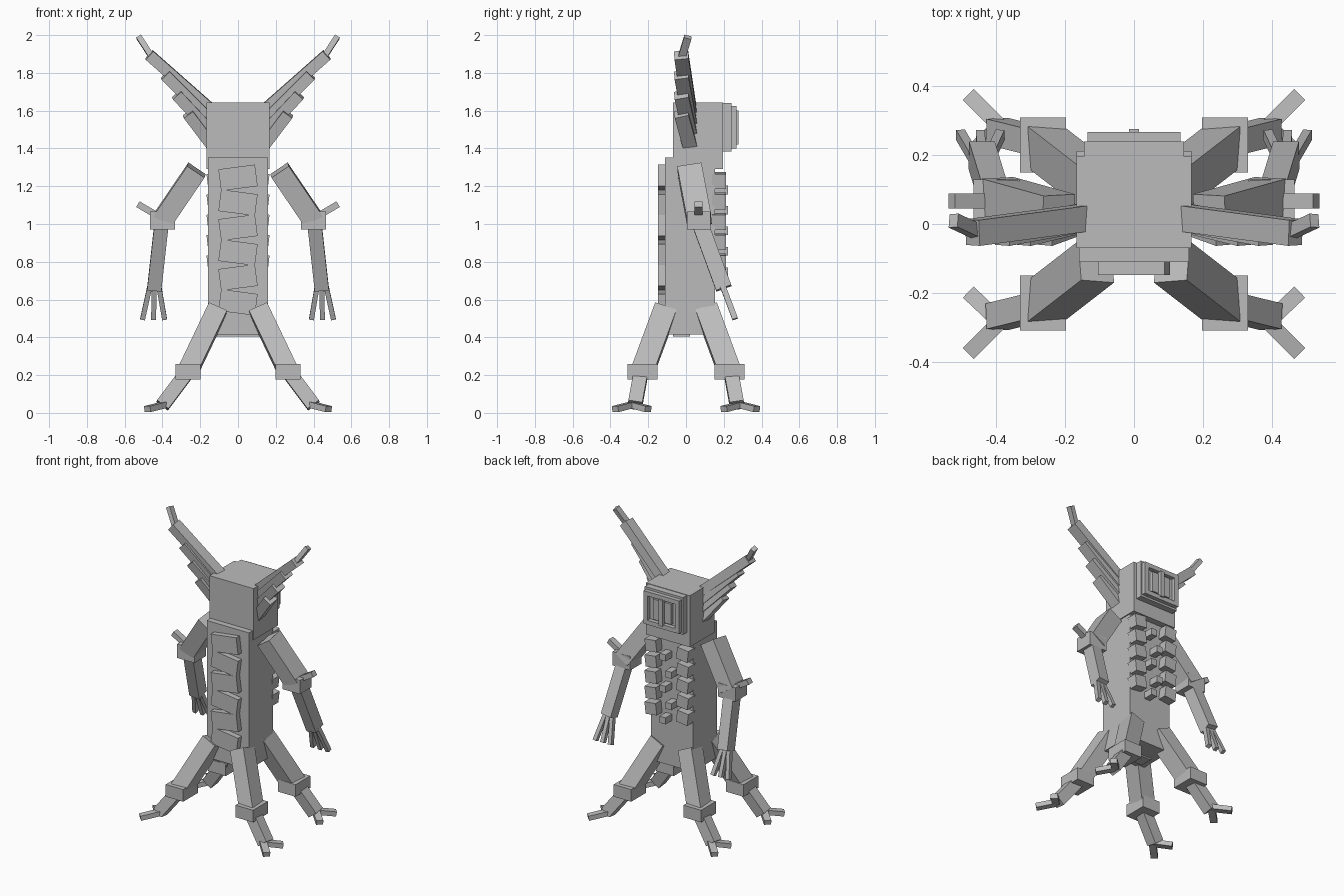
import bpy
from mathutils import Vector, Matrix

default = bpy.data.objects.get("Cube")
if default:
    bpy.data.objects.remove(default, do_unlink=True)

grey = bpy.data.materials.new("plain grey")
grey.use_nodes = True
COLOUR = (0.5, 0.5, 0.5, 1)
grey.diffuse_color = COLOUR
grey.node_tree.nodes["Principled BSDF"].inputs["Base Color"].default_value = COLOUR


def box(name, centre, size, rot=None):
    """Box of a given size, optionally turned by a rotation matrix."""
    bpy.ops.mesh.primitive_cube_add(size=1)
    ob = bpy.context.object
    ob.name = name
    turn = rot.to_4x4() if rot else Matrix()
    ob.matrix_world = Matrix.Translation(centre) @ turn @ Matrix.Diagonal((*size, 1))
    ob.data.materials.append(grey)
    return ob


def span(name, low, high):
    """Upright box between two corners."""
    low, high = Vector(low), Vector(high)
    return box(name, (low + high) / 2, high - low)


def bar(name, start, end, width, depth):
    """Square-ended bar running from start to end."""
    start, end = Vector(start), Vector(end)
    axis = end - start
    up = axis if axis.z > 0 else -axis
    turn = Vector((0, 0, 1)).rotation_difference(up).to_matrix()
    return box(name, (start + end) / 2, (width, depth, axis.length), turn)


# Torso and head
span("torso", (-0.16, -0.11, 0.415), (0.16, 0.153, 1.353))
span("torso_base", (-0.12, -0.07, 0.405), (0.12, 0.02, 0.43))
span("head", (-0.167, -0.07, 1.29), (0.167, 0.197, 1.643))

# Belly plates, tilted alternately
for i in range(6):
    tilt = Matrix.Rotation(0.13 * (-1) ** (i + 1), 3, 'Y')
    box(f"belly_plate_{i + 1}", (0, -0.125, 1.245 - 0.132 * i), (0.195, 0.046, 0.115), tilt)

# Face panel with frame and panes
span("face_panel", (-0.145, 0.19, 1.385), (0.145, 0.24, 1.64))
for s in (-1, 1):
    span("face_frame_side", (s * 0.12 - 0.015, 0.23, 1.4), (s * 0.12 + 0.015, 0.268, 1.625))
    box("face_frame_rail", (0, 0.249, 1.512 + s * 0.098), (0.21, 0.038, 0.03))
    box("face_pane", (s * 0.045, 0.245, 1.512), (0.05, 0.03, 0.14))
span("face_divider", (-0.015, 0.23, 1.42), (0.015, 0.277, 1.6))

# Back ribs and staggered spine studs
for i in range(5):
    z = 1.23 - 0.108 * i
    for s in (-1, 1):
        tilt = Matrix.Rotation(s * 0.12, 3, 'Y')
        box("rib", (s * 0.12, 0.175, z), (0.085, 0.075, 0.08), tilt)
    box("spine_stud", (0.022 * (-1) ** i, 0.18, z - 0.05), (0.045, 0.085, 0.045))

for s, side in ((1, "left"), (-1, "right")):
    # Fanned horn: stacked bars with a thin tip
    fan = (((0.13, 1.595), (0.47, 1.895)), ((0.14, 1.545), (0.385, 1.79)),
           ((0.14, 1.49), (0.325, 1.685)), ((0.14, 1.42), (0.265, 1.585)))
    for i, (root, end) in enumerate(fan):
        bar(f"{side}_horn_{i + 1}", (s * root[0], 0.02, root[1]),
            (s * end[0], -0.025, end[1]), 0.06, 0.075)
    bar(f"{side}_horn_tip", (s * 0.45, -0.025, 1.875), (s * 0.525, 0.01, 1.99), 0.03, 0.04)

    # Arm
    bar(f"{side}_upper_arm", (s * 0.22, 0.02, 1.285), (s * 0.40, 0.07, 1.02), 0.11, 0.13)
    box(f"{side}_elbow", (s * 0.4, 0.067, 1.018), (0.133, 0.125, 0.095))
    bar(f"{side}_elbow_spike", (s * 0.42, 0.067, 1.04), (s * 0.53, 0.067, 1.105), 0.035, 0.043)
    bar(f"{side}_forearm", (s * 0.405, 0.075, 1.0), (s * 0.443, 0.2, 0.66), 0.075, 0.085)
    for k in (-1, 0, 1):
        bar(f"{side}_finger", (s * (0.443 + k * 0.024), 0.195, 0.67),
            (s * (0.447 + k * 0.058), 0.26, 0.497), 0.026, 0.03)

    # Front and back legs
    for f, end in ((-1, "front"), (1, "back")):
        leg = f"{side}_{end}"
        bar(leg + "_thigh", (s * 0.11, f * 0.11, 0.545), (s * 0.265, f * 0.23, 0.22), 0.105, 0.12)
        box(leg + "_knee", (s * 0.265, f * 0.23, 0.217), (0.133, 0.16, 0.083))
        bar(leg + "_shin", (s * 0.265, f * 0.237, 0.22), (s * 0.4, f * 0.27, 0.04), 0.075, 0.075)
        for reach in (0.375, 0.2):
            base, tip = Vector((s * 0.39, f * 0.285, 0.043)), Vector((s * 0.48, f * reach, 0.02))
            turn = (tip - base).to_track_quat('X', 'Z').to_matrix()
            box(leg + "_toe", (base + tip) / 2, ((tip - base).length, 0.045, 0.032), turn)
